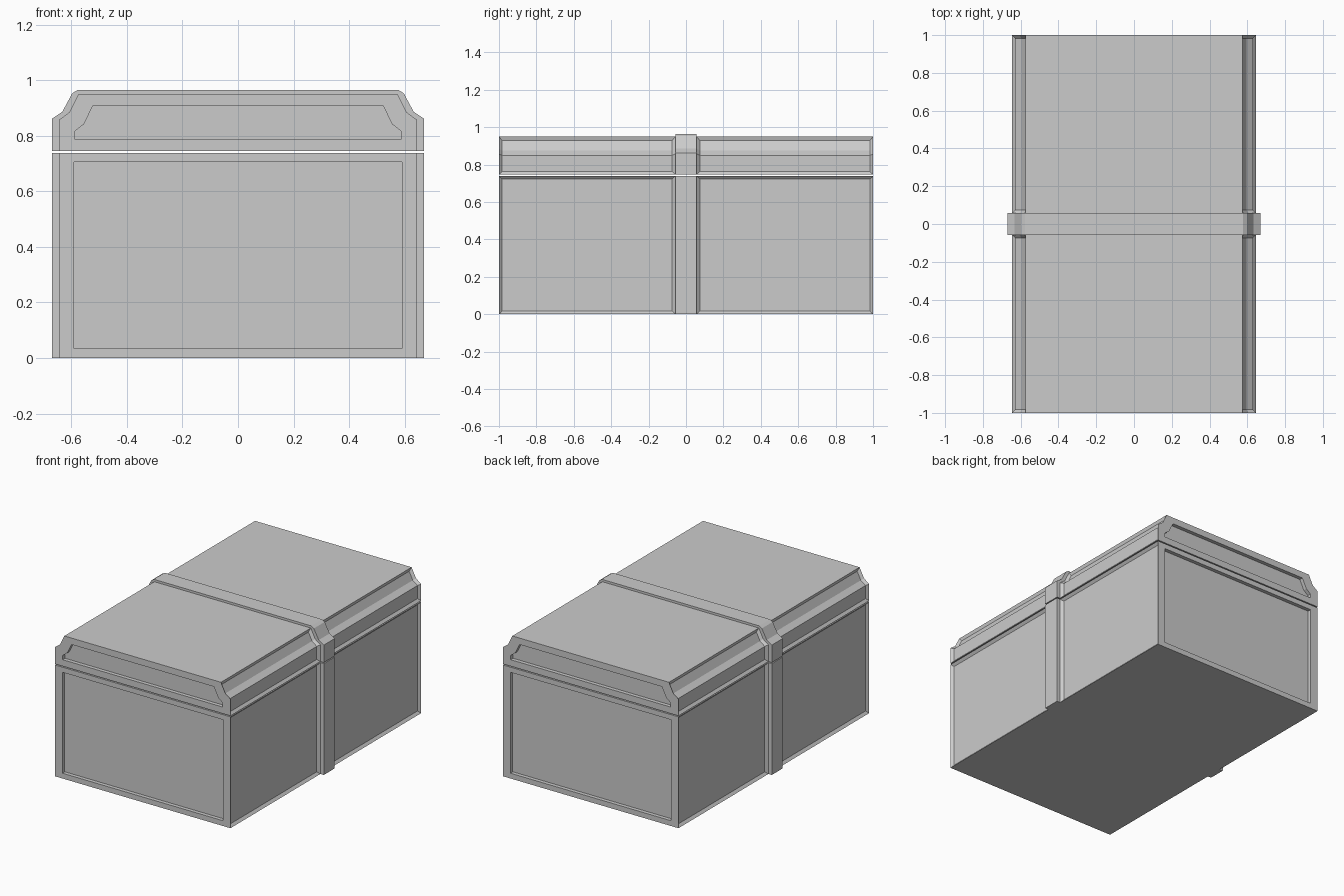
import bpy, bmesh

if "Cube" in bpy.data.objects:
    bpy.data.objects.remove(bpy.data.objects["Cube"])

L, B = 1.0, 0.057          # half length, half width of the centre band
END_DEPTH, SIDE_DEPTH, RIM = 0.025, 0.015, 0.017


def full(half):
    """Right half profile (bottom to top) mirrored into a closed loop."""
    return half + [(-x, z) for x, z in reversed(half)]


def make_part(name, body, band, panel, side_segments):
    """Loft a cross-section along y with recessed ends, a raised band and side panels."""
    P, O, Q = full(body), full(band), full(panel)
    stations = [(Q, -L + END_DEPTH), (Q, -L), (P, -L), (P, -B), (O, -B),
                (O, B), (P, B), (P, L), (Q, L), (Q, L - END_DEPTH)]
    bm = bmesh.new()
    loops = [[bm.verts.new((x, y, z)) for x, z in prof] for prof, y in stations]
    n, k = len(P), len(body)
    groups, flat = [], []
    for s in range(len(loops) - 1):
        a, b = loops[s], loops[s + 1]
        right, left = [], []
        for i in range(n):
            j = (i + 1) % n
            f = bm.faces.new((a[i], a[j], b[j], b[i]))
            if f.calc_area() < 1e-7:
                flat.append(f)
            if i < side_segments:
                right.append(f)
            if 2 * k - 2 - side_segments < i <= 2 * k - 2:
                left.append(f)
        if s in (2, 6):
            groups += [right, left]
    bm.faces.new(loops[0])
    bm.faces.new(loops[-1])
    bmesh.ops.delete(bm, geom=flat, context='FACES_ONLY')
    bmesh.ops.recalc_face_normals(bm, faces=bm.faces[:])
    # recessed side panels
    for g in groups:
        bm.normal_update()
        bmesh.ops.inset_region(bm, faces=g, thickness=RIM, depth=-SIDE_DEPTH,
                               use_boundary=True, use_even_offset=True)
    bm.normal_update()
    me = bpy.data.meshes.new(name)
    bm.to_mesh(me)
    bm.free()
    ob = bpy.data.objects.new(name, me)
    bpy.context.collection.objects.link(ob)
    return ob


# lower box of the chest
make_part("chest_base",
          [(0.645, 0), (0.645, 0.739)],
          [(0.67, 0), (0.67, 0.739)],
          [(0.59, 0.035), (0.59, 0.705)], 1)

# lid with stepped, bevelled shoulders
make_part("chest_lid",
          [(0.645, 0.746), (0.645, 0.857), (0.607, 0.885), (0.575, 0.95), (0.56, 0.95)],
          [(0.67, 0.746), (0.67, 0.862), (0.633, 0.886), (0.597, 0.953), (0.578, 0.965)],
          [(0.588, 0.789), (0.588, 0.816), (0.555, 0.842), (0.523, 0.907), (0.51, 0.907)], 3)
